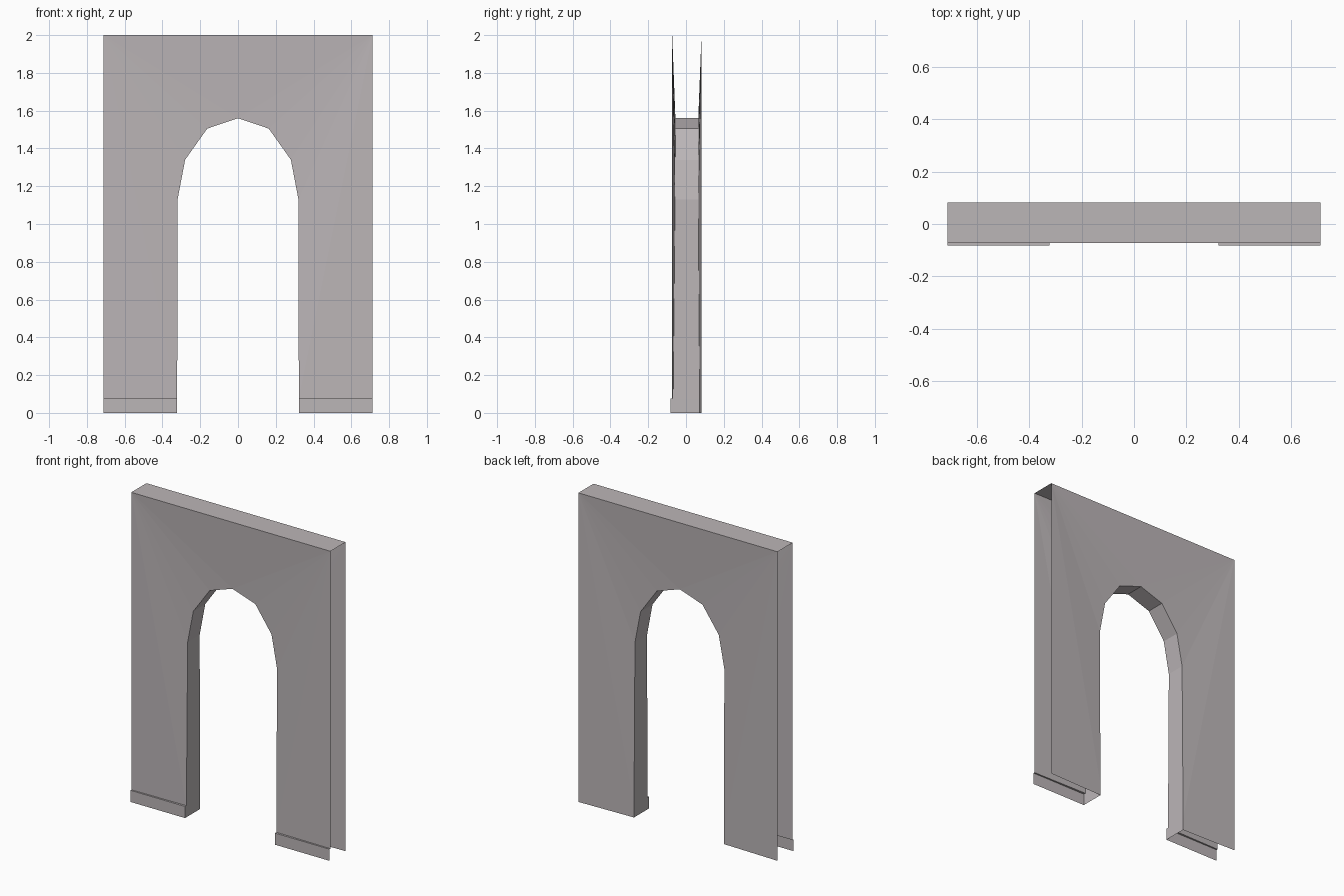
import bpy, bmesh

if "Cube" in bpy.data.objects:
    bpy.data.objects.remove(bpy.data.objects["Cube"])

stone = bpy.data.materials.new("pale warm grey stone")
stone.diffuse_color = (0.50, 0.465, 0.475, 1)
stone.use_nodes = True
stone.node_tree.nodes["Principled BSDF"].inputs["Base Color"].default_value = stone.diffuse_color

W, H = 0.713, 2.0          # half width, height
PLINTH_Z, PLINTH_Y = 0.075, -0.082
FRONT, BACK = -0.073, 0.082

# half opening outline from plinth top to crown: x, z, front y, back y
HALF = [(0.322, PLINTH_Z, -0.068, 0.072), (0.32, 1.13, -0.058, 0.065),
        (0.28, 1.34, -0.057, 0.065), (0.163, 1.505, -0.056, 0.065)]
CROWN = (0.0, 1.56, -0.056, 0.065)


def make(name, faces):
    bm = bmesh.new()
    for f in faces:
        bm.faces.new([bm.verts.new(p) for p in f])
    bmesh.ops.remove_doubles(bm, verts=bm.verts, dist=1e-5)
    me = bpy.data.meshes.new(name)
    bm.to_mesh(me)
    bm.free()
    me.materials.append(stone)
    ob = bpy.data.objects.new(name, me)
    bpy.context.collection.objects.link(ob)


def mirrored(faces):
    return faces + [[(-x, y, z) for x, y, z in reversed(f)] for f in faces]


def wall(col, y, base):
    """Slightly dished wall sheet, fanned from the upper corners to the arch."""
    pts = [(p[0], p[col], p[1]) for p in HALF + [CROWN]]
    top = (W, y, H)
    faces = [[pts[0], (W, y, base), top], [pts[0], top, pts[1]]]
    faces += [[a, top, b] for a, b in zip(pts[1:], pts[2:])]
    faces = mirrored(faces) + [[pts[-1], top, (-W, y, H)]]
    if col == 3:  # continue to the ground and face backward
        j = pts[0]
        faces += mirrored([[(j[0], j[1], 0), (W, y, 0), (W, y, base), j]])
        faces = [f[::-1] for f in faces]
    return faces


# front and back walls
make("front_wall", wall(2, FRONT, PLINTH_Z))
make("back_wall", wall(3, BACK, PLINTH_Z))

# top slab, the wall ends and underside stay open
make("top_cap", [[(-W, FRONT, H), (W, FRONT, H), (W, BACK, H), (-W, BACK, H)]])

# faceted lining of the opening, including the end of the plinth
outline = HALF + [CROWN]
lining = [[(a[0], a[2], a[1]), (b[0], b[2], b[1]), (b[0], b[3], b[1]), (a[0], a[3], a[1])]
          for a, b in zip(outline, outline[1:])]
x, z, yf, yb = HALF[0]
lining.append([(x, PLINTH_Y, 0), (x, PLINTH_Y, z), (x, yb, z), (x, yb, 0)])
make("arch_lining", mirrored(lining))

# plinth face and ledge at the front foot of each leg
make("plinths", mirrored([
    [(x, PLINTH_Y, 0), (W, PLINTH_Y, 0), (W, PLINTH_Y, z), (x, PLINTH_Y, z)],
    [(x, PLINTH_Y, z), (W, PLINTH_Y, z), (W, FRONT, z), (x, yf, z)]]))
